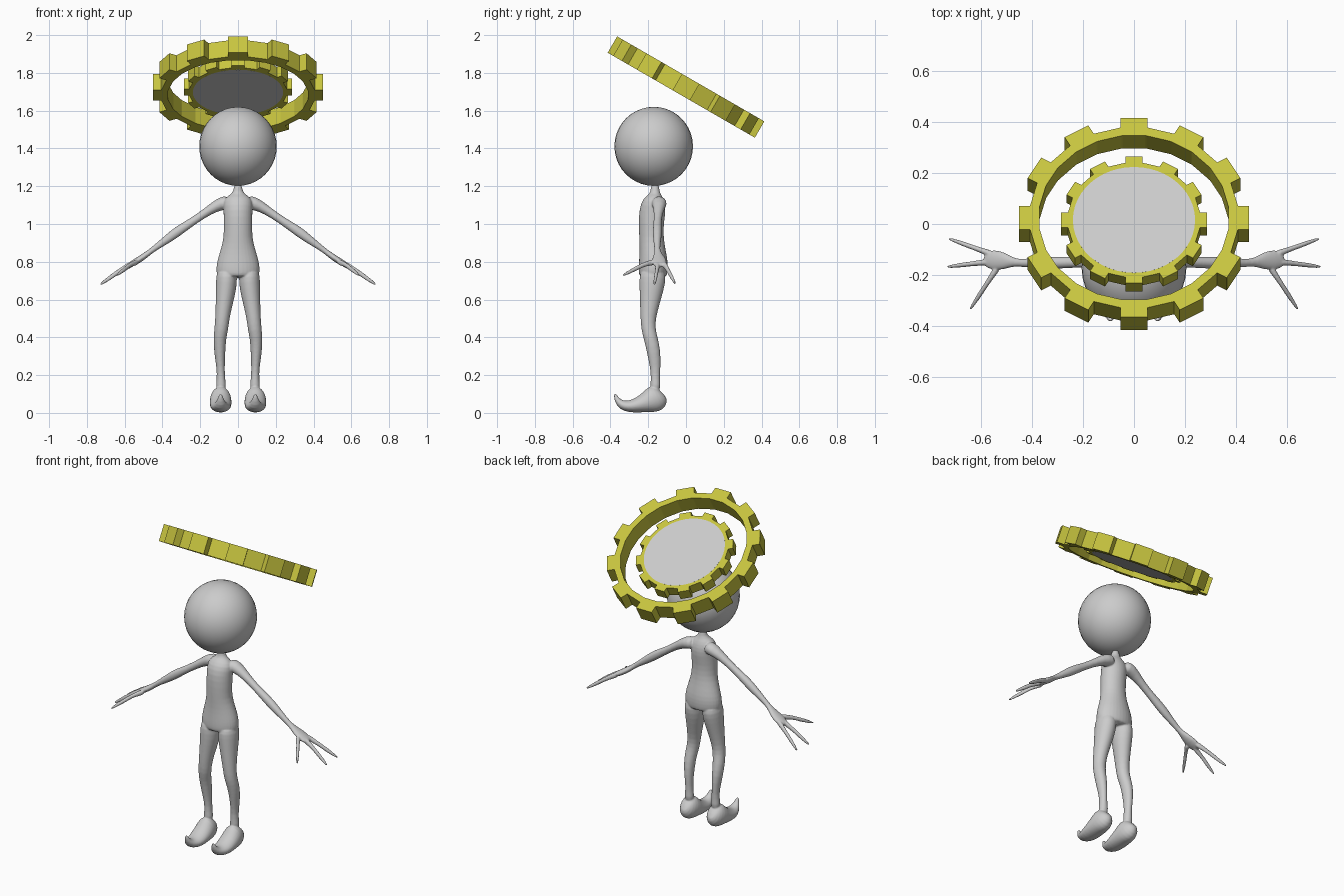
import bpy, bmesh, math
from mathutils import Vector, Matrix

if "Cube" in bpy.data.objects:
    bpy.data.objects.remove(bpy.data.objects["Cube"])


def finish(name, bm, mat=None):
    bmesh.ops.recalc_face_normals(bm, faces=bm.faces)
    me = bpy.data.meshes.new(name)
    bm.to_mesh(me)
    bm.free()
    ob = bpy.data.objects.new(name, me)
    bpy.context.collection.objects.link(ob)
    if mat:
        me.materials.append(mat)
    return ob


def sweep(bm, pts, hint, sx=1, sides=16):
    """Closed tube through (x, y, z, radius along hint, other radius)."""
    pos = [Vector((p[0] * sx, p[1], p[2])) for p in pts]
    rings = []
    for i, p in enumerate(pts):
        t = (pos[min(i + 1, len(pos) - 1)] - pos[max(i - 1, 0)]).normalized()
        u = Vector(hint)
        u = (u - t * u.dot(t)).normalized()
        v = t.cross(u)
        ring = []
        for k in range(sides):
            a = 2 * math.pi * k / sides
            ring.append(bm.verts.new(pos[i] + u * p[3] * math.cos(a) + v * p[4] * math.sin(a)))
        rings.append(ring)
    for r0, r1 in zip(rings, rings[1:]):
        for k in range(sides):
            n = (k + 1) % sides
            bm.faces.new((r0[k], r0[n], r1[n], r1[k]))
    bm.faces.new(rings[0])
    bm.faces.new(rings[-1])


X, Y = (1, 0, 0), (0, 1, 0)

# Body profiles
torso = [(0, -.175, .715, .105, .07), (0, -.175, .735, .116, .077), (0, -.173, .77, .118, .079),
         (0, -.173, .81, .111, .077), (0, -.178, .87, .092, .069), (0, -.183, .93, .076, .066),
         (0, -.184, 1.0, .078, .067), (0, -.178, 1.07, .077, .072), (0, -.17, 1.12, .082, .062),
         (0, -.163, 1.15, .055, .04), (0, -.164, 1.165, .024, .024), (0, -.164, 1.22, .02, .021)]
leg = [(.058, -.175, .76, .05, .06), (.06, -.176, .72, .057, .073), (.063, -.182, .66, .056, .066),
       (.073, -.192, .58, .046, .053), (.083, -.201, .5, .038, .041), (.089, -.199, .44, .037, .038),
       (.097, -.185, .39, .034, .037), (.097, -.17, .32, .03, .037), (.092, -.162, .24, .022, .028),
       (.09, -.162, .18, .021, .023), (.09, -.162, .11, .034, .032)]
foot = [(.092, -.118, .1, .02, .03), (.092, -.132, .083, .045, .06), (.092, -.17, .075, .058, .076),
        (.092, -.21, .055, .059, .055), (.092, -.26, .04, .058, .04), (.092, -.305, .033, .05, .031),
        (.092, -.342, .042, .034, .026), (.092, -.366, .068, .018, .015), (.092, -.378, .105, .006, .006)]
arm = [(.04, -.145, 1.115, .04, .04), (.09, -.14, 1.11, .042, .036), (.15, -.145, 1.075, .026, .024),
       (.23, -.15, 1.02, .02, .02), (.31, -.152, .968, .025, .027), (.36, -.152, .93, .023, .025),
       (.43, -.153, .88, .016, .016), (.47, -.15, .85, .015, .014), (.505, -.145, .823, .034, .017),
       (.55, -.14, .795, .043, .017), (.59, -.138, .775, .028, .012)]
fingers = [[(.55, -.12, .795), (.62, -.095, .755), (.73, -.055, .68)],
           [(.56, -.148, .79), (.63, -.155, .75), (.735, -.168, .675)],
           [(.53, -.165, .80), (.57, -.225, .785), (.645, -.34, .725)]]

# Body: torso, legs, feet, arms and fingers blended into one skin
bm = bmesh.new()
sweep(bm, torso, X)
for s in (1, -1):
    sweep(bm, leg, X, s)
    sweep(bm, foot, X, s)
    sweep(bm, arm, Y, s)
    for f in fingers:
        path = []
        for p, q, fr in ((0, 1, (0, .5)), (1, 2, (0, .4, .7, 1))):
            for k in fr:
                path.append(Vector(f[p]).lerp(Vector(f[q]), k))
        widths = (.018, .016, .012, .013, .010, .006)
        sweep(bm, [(*c, w, w * .8) for c, w in zip(path, widths)],
              (0, 0, 1), s, 10)
body = finish("body", bm)
sub = body.modifiers.new("round", 'SUBSURF')
sub.levels = sub.render_levels = 1
rem = body.modifiers.new("blend", 'REMESH')
rem.mode = 'VOXEL'
rem.voxel_size = .0045
rem.use_smooth_shade = True
smo = body.modifiers.new("soften", 'SMOOTH')
smo.factor = .5
smo.iterations = 4

# Head
bm = bmesh.new()
bmesh.ops.create_uvsphere(bm, u_segments=32, v_segments=20, radius=1)
bmesh.ops.transform(bm, verts=bm.verts,
                    matrix=Matrix.Translation((0, -.171, 1.411)) @ Matrix.Diagonal((.205, .208, .209, 1)))
head = finish("head", bm)
head.data.shade_smooth()

# Tilted gear rings
brass = bpy.data.materials.new("brass")
brass.diffuse_color = (.58, .56, .05, 1)
brass.use_nodes = True
brass.node_tree.nodes["Principled BSDF"].inputs["Base Color"].default_value = brass.diffuse_color
tilt = Matrix.Translation((0, 0, 1.725)) @ Matrix.Rotation(math.radians(-30), 4, 'X')


def gear(name, scale, teeth=12):
    bm = bmesh.new()
    cols = []
    for i in range(teeth):
        a = 2 * math.pi * i / teeth
        for da, r in ((-.13, .41), (-.118, .453), (.118, .453), (.13, .41)):
            c, s = math.cos(a + da), math.sin(a + da)
            cols.append([bm.verts.new((c * q, s * q, z))
                         for q, z in ((r, -.05), (r, .05), (.373, .05), (.373, -.05))])
    for i, a in enumerate(cols):
        b = cols[(i + 1) % len(cols)]
        for k in range(4):
            n = (k + 1) % 4
            bm.faces.new((a[k], b[k], b[n], a[n]))
    ob = finish(name, bm, brass)
    ob.matrix_world = tilt @ Matrix.Scale(scale, 4)


gear("outer_gear_ring", 1)
gear("inner_gear_ring", .635)

# Disc filling the inner gear
bm = bmesh.new()
bmesh.ops.create_cone(bm, cap_ends=True, segments=48, radius1=.239, radius2=.239, depth=.064)
finish("gear_disc", bm).matrix_world = tilt
